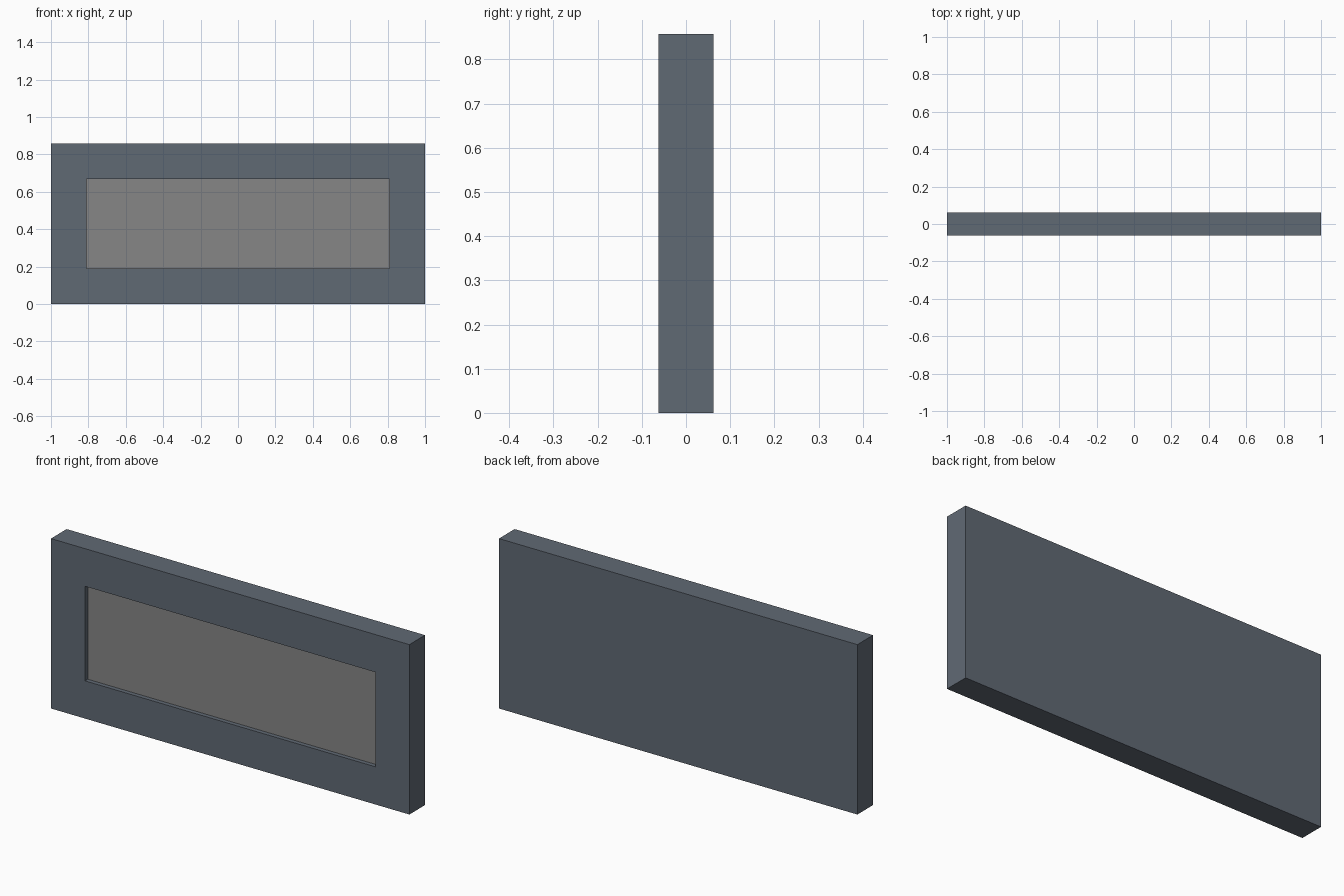
import bpy, bmesh
from mathutils import Vector

if "Cube" in bpy.data.objects:
    bpy.data.objects.remove(bpy.data.objects["Cube"])

W, D, H = 2.0, 0.125, 0.857      # outer size
BORDER, RECESS = 0.19, 0.022     # frame width and panel depth


def material(name, rgb):
    m = bpy.data.materials.new(name)
    m.diffuse_color = (*rgb, 1.0)
    m.use_nodes = True
    m.node_tree.nodes["Principled BSDF"].inputs["Base Color"].default_value = m.diffuse_color
    return m


slate = material("slate_blue_grey", (0.118, 0.142, 0.175))
grey = material("screen_grey", (0.24, 0.24, 0.24))

# Solid slab standing on the ground
bm = bmesh.new()
bmesh.ops.create_cube(bm, size=1.0)
for v in bm.verts:
    v.co = Vector((v.co.x * W, v.co.y * D, (v.co.z + 0.5) * H))
bm.normal_update()

# Front face: inset border, then push the panel back into the slab
front = min(bm.faces, key=lambda f: f.calc_center_median().y)
bmesh.ops.inset_region(bm, faces=[front], thickness=BORDER, use_even_offset=True)
panel = bmesh.ops.extrude_discrete_faces(bm, faces=[front])["faces"][0]
bmesh.ops.translate(bm, verts=panel.verts[:], vec=(0, RECESS, 0))
panel.material_index = 1
bmesh.ops.recalc_face_normals(bm, faces=bm.faces[:])

mesh = bpy.data.meshes.new("framed_panel")
bm.to_mesh(mesh)
bm.free()
mesh.materials.append(slate)
mesh.materials.append(grey)
bpy.context.collection.objects.link(bpy.data.objects.new("framed_panel", mesh))
